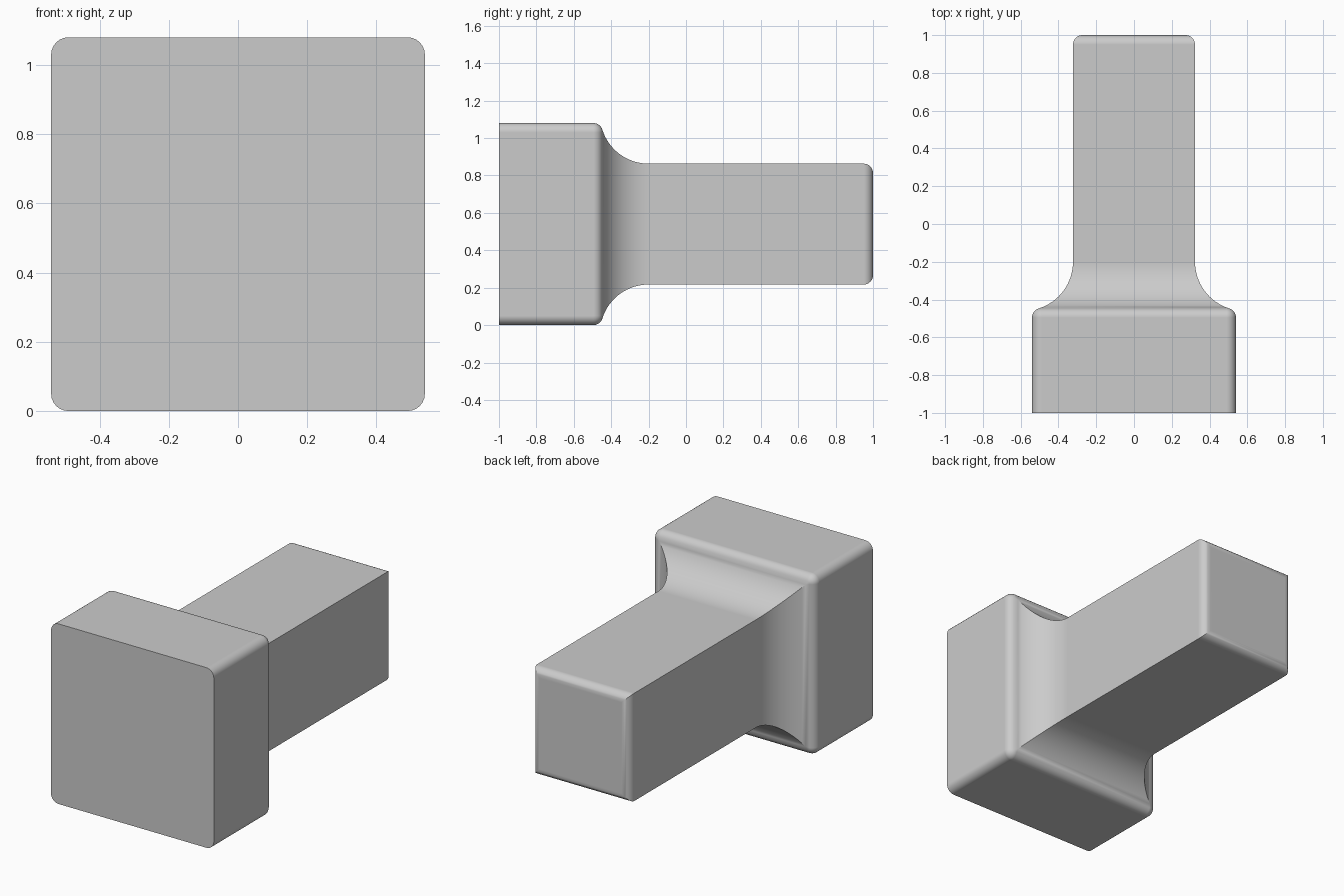
import bpy, bmesh
from math import pi, sin, cos, atan2

cube = bpy.data.objects.get("Cube")
if cube:
    bpy.data.objects.remove(cube, do_unlink=True)

HEAD, NECK, EDGE = 0.54, 0.323, 0.05
SHOULDER, NECK_START = -0.495, -0.2
STEPS, CORNER = 8, 6

grey = bpy.data.materials.new("plain grey")
grey.use_nodes = True
colour = (0.6, 0.6, 0.6, 1)
grey.diffuse_color = colour
grey.node_tree.nodes["Principled BSDF"].inputs["Base Color"].default_value = colour


def section(bm, y, half, radius):
    """Square ring across the length, with rounded corners."""
    ring = []
    for q in range(4):
        start = q * pi / 2
        mid = start + pi / 4
        sx = 1 if cos(mid) > 0 else -1
        sz = 1 if sin(mid) > 0 else -1
        for i in range(CORNER + 1):
            a = start + i * pi / 2 / CORNER
            x = sx * (half - radius) + radius * cos(a)
            z = sz * (half - radius) + radius * sin(a)
            ring.append(bm.verts.new((x, y, HEAD + z)))
    return ring


# Concave fillet that meets both the shoulder rounding and the neck tangentially
core = HEAD - EDGE
run = NECK_START - SHOULDER
drop = core - NECK
R = (run ** 2 + drop ** 2 - EDGE ** 2) / (2 * (drop + EDGE))
meet = atan2(run, NECK + R - core)

# Length profile: y, half width, corner radius
rings = [(-1, HEAD, EDGE)]
for i in range(STEPS + 1):
    a = meet * i / STEPS
    rings.append((SHOULDER + EDGE * sin(a), core + EDGE * cos(a), EDGE * cos(a)))
for i in range(1, 2 * STEPS + 1):
    a = meet * (1 - i / (2 * STEPS))
    rings.append((NECK_START - R * sin(a), NECK + R - R * cos(a), 0))
for i in range(STEPS + 1):
    a = pi / 2 * i / STEPS
    rings.append((1 - EDGE + EDGE * sin(a), NECK - EDGE + EDGE * cos(a), 0))

# Skin the sections and close both ends
bm = bmesh.new()
loops = [section(bm, *r) for r in rings]
for a, b in zip(loops, loops[1:]):
    for i in range(len(a)):
        j = (i + 1) % len(a)
        bm.faces.new((a[i], a[j], b[j], b[i]))
bm.faces.new(loops[0])
bm.faces.new(loops[-1])
bmesh.ops.remove_doubles(bm, verts=bm.verts[:], dist=0.0002)
bmesh.ops.recalc_face_normals(bm, faces=bm.faces[:])

mesh = bpy.data.meshes.new("stepped_block")
bm.to_mesh(mesh)
bm.free()
mesh.materials.append(grey)
block = bpy.data.objects.new("stepped_block", mesh)
bpy.context.collection.objects.link(block)

# Smooth roundings, crisp creases and flat broad faces
bpy.ops.object.select_all(action="DESELECT")
block.select_set(True)
bpy.context.view_layer.objects.active = block
bpy.ops.object.shade_smooth_by_angle(angle=pi / 6)
weighted = block.modifiers.new("flat faces", "WEIGHTED_NORMAL")
weighted.keep_sharp = True
